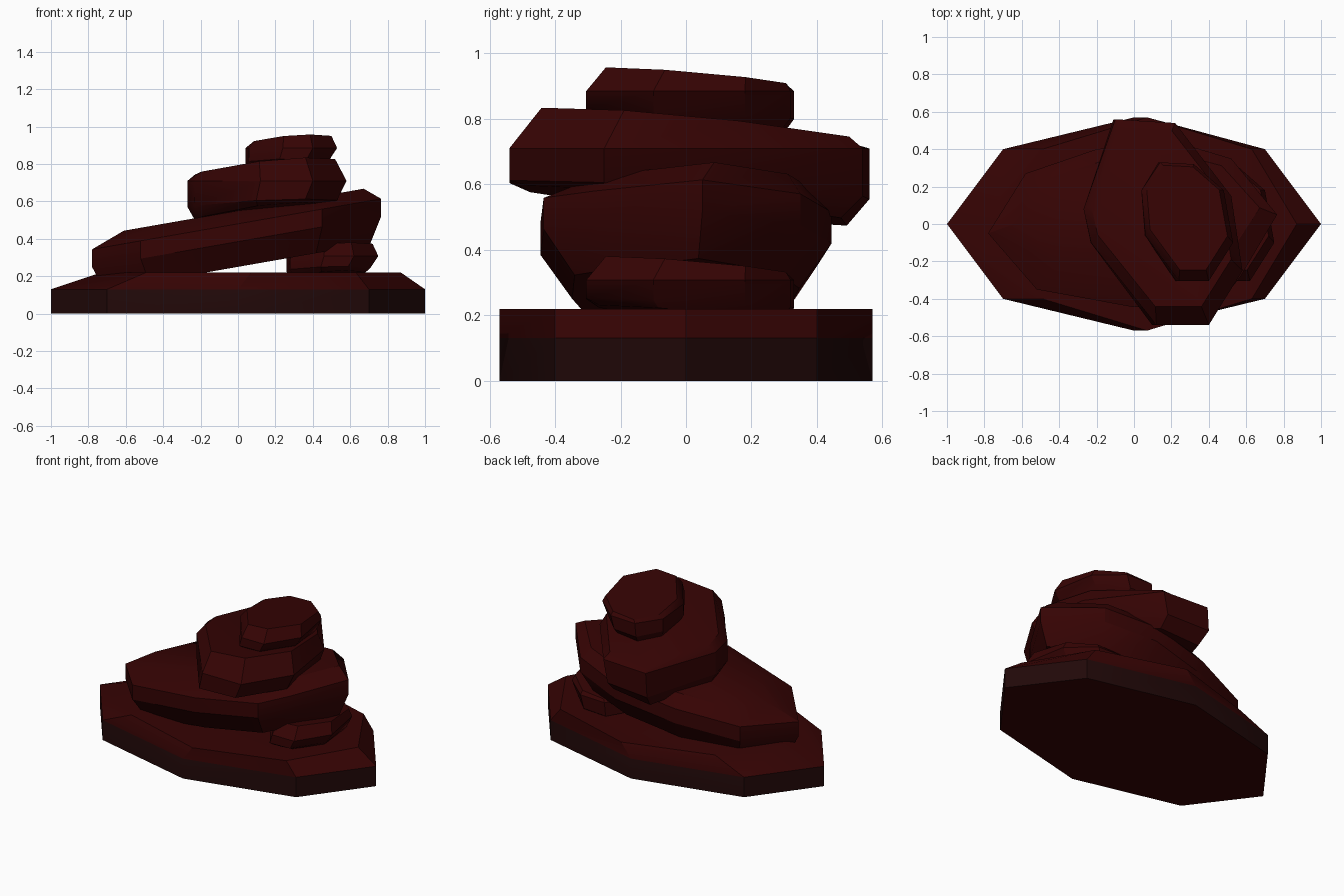
import bpy
import bmesh
import math

cube = bpy.data.objects.get("Cube")
if cube:
    bpy.data.objects.remove(cube, do_unlink=True)


def material(name, colour):
    mat = bpy.data.materials.new(name)
    mat.use_nodes = True
    mat.diffuse_color = colour
    mat.node_tree.nodes["Principled BSDF"].inputs["Base Color"].default_value = colour
    return mat


red_rock = material("dark red rock", (0.036, 0.001, 0.001, 1))
dark_rock = material("blackish rock", (0.015, 0.0025, 0.0025, 1))


def stone(name, outline, layers, offset=(0, 0, 0)):
    """Slab of stacked outline rings; layer = height, tilts, scales and shifts along x and y."""
    cx = sum(p[0] for p in outline) / len(outline)
    cy = sum(p[1] for p in outline) / len(outline)
    bm = bmesh.new()
    rings = []
    for z, (tx, ty), (sx, sy), (dx, dy) in layers:
        ring = []
        for px, py in outline:
            x = cx + (px - cx) * sx + dx
            y = cy + (py - cy) * sy + dy
            ring.append(bm.verts.new((x, y, z + tx * x + ty * y)))
        rings.append(ring)
    bm.faces.new(rings[0])
    bm.faces.new(rings[-1])
    n = len(outline)
    for low, high in zip(rings, rings[1:]):
        for i in range(n):
            j = (i + 1) % n
            bm.faces.new((low[i], low[j], high[j], high[i]))
    bmesh.ops.recalc_face_normals(bm, faces=bm.faces)
    mesh = bpy.data.meshes.new(name)
    bm.to_mesh(mesh)
    bm.free()
    mesh.materials.append(red_rock)
    mesh.shade_smooth()
    mesh.set_sharp_from_angle(angle=math.radians(30))
    obj = bpy.data.objects.new(name, mesh)
    obj.location = offset
    bpy.context.scene.collection.objects.link(obj)
    return obj


flat, full, centred = (0, 0), (1, 1), (0, 0)

# Wide base slab with sloping ends and a darker upright rim
base = [(-1, 0), (-.7, -.4), (0, -.57), (.7, -.4), (1, 0), (.7, .4), (0, .57), (-.7, .4)]
slab = stone("base_slab", base, [(0, flat, full, centred), (.13, flat, full, centred),
                                 (.22, flat, (.8, 1), (.07, 0))])
slab.data.materials.append(dark_rock)
for face in slab.data.polygons:
    if abs(face.normal.z) < .1 and face.center.z < .1:
        face.material_index = 1

# Large leaning slab
large = [(-.78, -.05), (-.52, -.35), (0, -.445), (.45, -.435), (.57, -.28),
         (.765, .05), (.52, .35), (.2, .445), (-.2, .4), (-.58, .27)]
lean = (.175, 0)
stone("leaning_slab", large,
      [(.25, lean, (.92, .78), centred), (.385, lean, full, centred),
       (.48, lean, full, centred), (.55, lean, (.83, .75), (.03, .05))])

# Upper slab lying across the leaning one
upper = [(-.27, .08), (-.23, -.1), (.12, -.54), (.4, -.54), (.58, -.25),
         (.52, .15), (.22, .54), (-.1, .56)]
stone("upper_slab", upper,
      [(.525, (.08, -.09), (.86, .88), (-.02, 0)), (.58, (.03, -.04), (.94, 1), (-.025, 0)),
       (.71, flat, full, centred), (.77, (.08, -.08), (.88, .87), (-.01, .03))])

# Small capping stone and its twin wedged under the leaning slab
small = [(.04, .18), (.06, -.06), (.24, -.305), (.4, -.305), (.53, -.1),
         (.48, .18), (.32, .32), (.14, .33)]
for name, offset in (("cap_stone", (0, 0, 0)), ("wedge_stone", (.22, 0, -.577))):
    stone(name, small,
          [(.765, (.06, -.08), (.82, .88), (-.02, 0)), (.81, (.02, -.04), (.92, 1), (-.02, 0)),
           (.885, flat, full, centred), (.915, (.06, -.08), (.88, .88), (0, .02))], offset)
